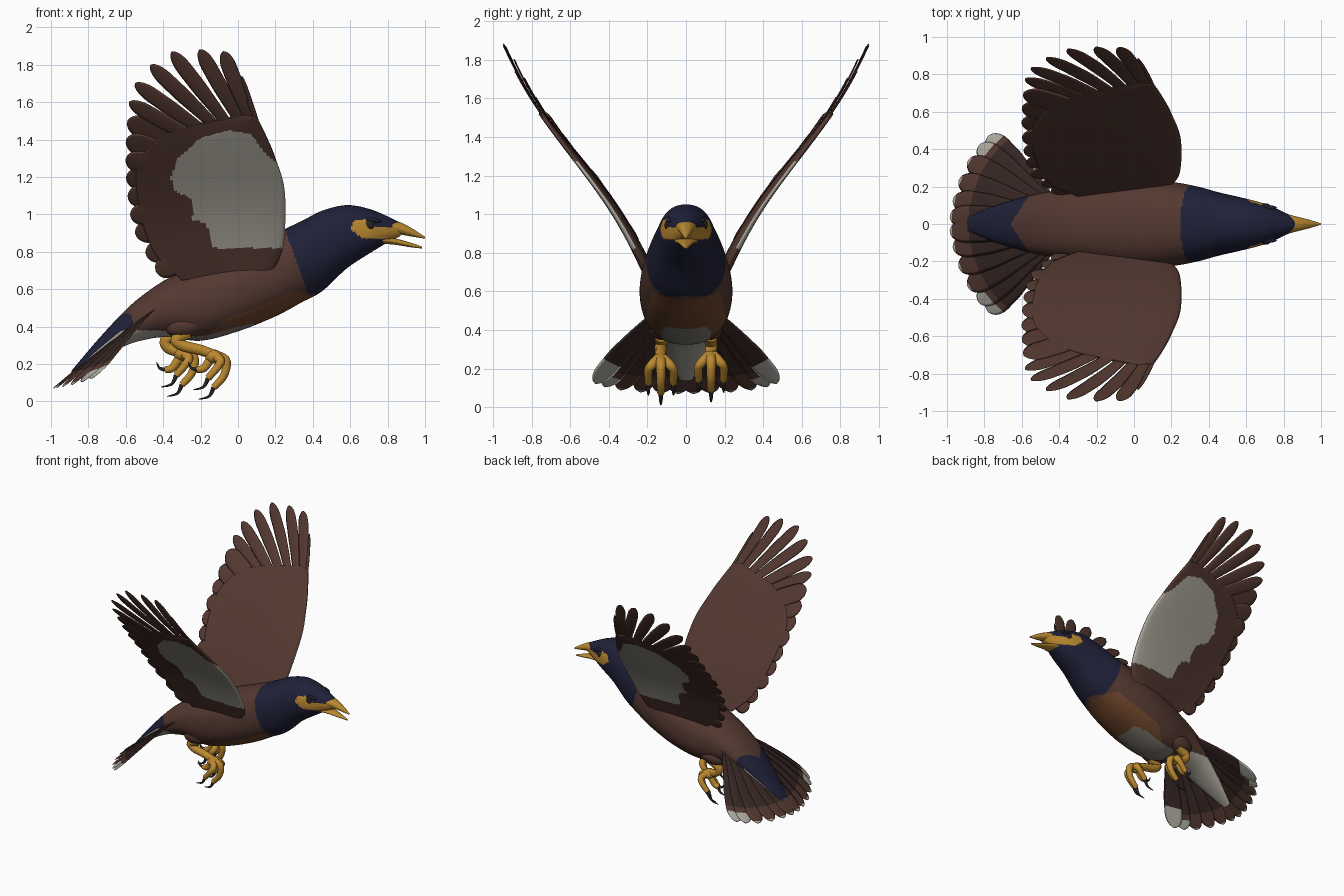
import bpy, bmesh, math
from mathutils import Vector

old = bpy.data.objects.get("Cube")
if old:
    bpy.data.objects.remove(old, do_unlink=True)


def material(name, r, g, b):
    m = bpy.data.materials.new(name)
    m.use_nodes = True
    m.diffuse_color = (r, g, b, 1)
    bsdf = m.node_tree.nodes["Principled BSDF"]
    bsdf.inputs["Base Color"].default_value = (r, g, b, 1)
    bsdf.inputs["Roughness"].default_value = 0.8
    return m


BROWN = material("feather brown", .09, .041, .031)
NAVY = material("head navy", .014, .015, .04)
GREY = material("wing grey", .42, .4, .34)
VENT = material("vent grey", .22, .2, .17)
PALE = material("pale tip", .44, .42, .37)
YELLOW = material("skin yellow", .5, .25, .03)
RUST = material("belly rust", .16, .062, .025)
DARK = material("tail dark brown", .04, .021, .018)
BLACK = material("claw black", .02, .016, .015)


def spline(pts, n):
    """Catmull-Rom samples through points of any dimension."""
    out = []
    for k in range(n):
        f = k / (n - 1) * (len(pts) - 1)
        i = min(int(f), len(pts) - 2)
        t = f - i
        a, b, c, d = (Vector(pts[max(0, min(len(pts) - 1, i + o))]) for o in (-1, 0, 1, 2))
        out.append(b + (c - a) * (t / 2) + (a * 2 - b * 5 + c * 4 - d) * (t * t / 2)
                   + (b * 3 - a - c * 3 + d) * (t ** 3 / 2))
    return out


def loft(name, rings, mats, rule=None):
    """Skin closed rings; rule(centre, along, around) picks the material."""
    bm = bmesh.new()
    rows = [[bm.verts.new(p) for p in ring] for ring in rings]
    n = len(rows[0])
    for i in range(len(rows) - 1):
        for j in range(n):
            k = (j + 1) % n
            f = bm.faces.new((rows[i][j], rows[i][k], rows[i + 1][k], rows[i + 1][j]))
            if rule:
                f.material_index = rule(f.calc_center_median(), (i + .5) / (len(rows) - 1), (j + .5) / n)
    first, last = bm.faces.new(rows[0]), bm.faces.new(rows[-1])
    last.material_index = rows[-1][0].link_faces[0].material_index
    bmesh.ops.recalc_face_normals(bm, faces=bm.faces)
    for f in bm.faces:
        f.smooth = True
    me = bpy.data.meshes.new(name)
    bm.to_mesh(me)
    bm.free()
    for m in mats:
        me.materials.append(m)
    bpy.context.collection.objects.link(bpy.data.objects.new(name, me))


def section(x, top, bot, hw, n, power=2.0):
    """Upright superellipse ring."""
    pts = []
    for j in range(n):
        a = math.tau * j / n
        c, s = math.cos(a), math.sin(a)
        e = 2 / power
        pts.append((x, math.copysign(abs(c) ** e, c) * hw,
                    (top + bot) / 2 + math.copysign(abs(s) ** e, s) * (top - bot) / 2))
    return pts


def inside(x, z, poly):
    hit = False
    for (ax, az), (bx, bz) in zip(poly, poly[1:] + poly[:1]):
        if (az > z) != (bz > z) and x < (bx - ax) * (z - az) / (bz - az) + ax:
            hit = not hit
    return hit


def tube(name, pts, r0, r1, mat, n=14):
    cu = bpy.data.curves.new(name, "CURVE")
    cu.dimensions = "3D"
    cu.bevel_depth = 1
    cu.bevel_resolution = 3
    cu.use_fill_caps = True
    sp = cu.splines.new("POLY")
    sp.points.add(n - 1)
    for k, p in enumerate(spline(pts, n)):
        sp.points[k].co = (*p, 1)
        sp.points[k].radius = r0 + (r1 - r0) * k / (n - 1)
    cu.materials.append(mat)
    bpy.context.collection.objects.link(bpy.data.objects.new(name, cu))


def ball(name, loc, scale, mat, turn=0):
    bpy.ops.mesh.primitive_uv_sphere_add(segments=24, ring_count=16, location=loc, rotation=(0, turn, 0))
    ob = bpy.context.object
    ob.name, ob.scale = name, scale
    ob.data.materials.append(mat)
    bpy.ops.object.shade_smooth()


# Body and head: x, top, bottom, half width
profile = [(.87, .955, .885, .03), (.80, .99, .85, .064), (.70, 1.03, .79, .108), (.58, 1.05, .71, .14),
           (.45, 1.02, .59, .17), (.34, .965, .53, .2), (.2, .9, .455, .225), (0, .82, .375, .24),
           (-.2, .74, .325, .22), (-.38, .655, .345, .185), (-.52, .56, .325, .16),
           (-.62, .47, .29, .135), (-.75, .33, .22, .095), (-.89, .165, .135, .035)]
mask = [(.6, .92), (.62, .965), (.68, .975), (.73, .935), (.88, .93), (.88, .86), (.74, .87), (.66, .875)]


def body_rule(c, along, around):
    low = (1 + math.sin(around * math.tau)) / 2
    if inside(c.x, c.z, mask):
        return 2
    notch = max(0, .06 - abs(c.y)) * .8 if c.z < .8 else 0
    if c.x > .24 + .36 * (.95 - c.z) + notch and c.z > .575:
        return 1
    if c.x < -.36 and low < .5 and c.z < .38:
        return 3
    if c.x < -.66 + .65 * abs(c.y):
        return 1
    if -.3 < c.x < .08 and low < .06 - .3 * max(0, c.x):
        return 5
    return 4 if low < .22 - 2.2 * max(0, c.x - .3) - 1.5 * max(0, -.06 - c.x) else 0


loft("body", [section(*p, 96, 2.25) for p in spline(profile, 200)],
     [BROWN, NAVY, YELLOW, GREY, RUST, VENT], body_rule)

# Beak
upper = [(.8, .975, .9, .058), (.87, .957, .892, .04), (.94, .92, .88, .022), (1, .88, .87, .003)]
lower = [(.76, .885, .845, .065), (.84, .872, .838, .042), (.92, .85, .825, .022), (.985, .828, .818, .003)]
loft("upper_beak", [section(*p, 20) for p in spline(upper, 16)], [YELLOW])
loft("lower_beak", [section(*p, 20) for p in spline(lower, 16)], [YELLOW])


def feather(name, root, tip, width, place, mats, rule=None, thick=.004):
    """Flat blade with a rounded tip, laid on the surface given by place(u, v, offset)."""
    root, tip = Vector(root), Vector(tip)
    d = tip - root
    side = Vector((-d.y, d.x)).normalized()
    rings = []
    for k in range(25):
        t = 1 - (1 - k / 24) ** 1.5
        w = width / 2 * (.45 + .55 * min(1, t * 1.6))
        if t > .82:
            w *= math.sqrt(max(.004, 1 - ((t - .82) / .18) ** 2))
        c = root + d * t
        rings.append([place(*(c + side * w * math.cos(a)), thick * math.sin(a))
                      for a in (math.tau * j / 8 for j in range(8))])
    loft(name, rings, mats, rule)


patch = [(.3, .82), (-.13, .82), (-.17, .95), (-.24, .97), (-.25, 1.08), (-.34, 1.13), (-.36, 1.2),
         (-.32, 1.3), (-.2, 1.41), (-.05, 1.45), (.07, 1.43), (.15, 1.32), (.3, 1.2)]
leading = [(.2, .72), (.245, .85), (.25, 1.12), (.2, 1.3), (.15, 1.42), (.1, 1.52)]
trailing = [(-.3, .65), (-.45, .8), (-.53, 1.05), (-.53, 1.28), (-.36, 1.44), (.02, 1.53)]
tips = [(-.44, .7), (-.55, .9), (-.59, 1.1), (-.6, 1.3), (-.59, 1.5), (-.55, 1.7), (-.355, 1.87), (-.08, 1.87)]
roots = [(-.08, .83), (-.1, .95), (-.15, 1.08), (-.12, 1.18), (-.08, 1.26), (-.02, 1.33), (.04, 1.36), (.11, 1.38)]

for s, label in ((1, "left"), (-1, "right")):
    # Wing surface: sideways spread grows with height, trailing edge slightly inward
    def on_wing(x, z, off):
        h = math.tau * (z - .7) / 1.2
        y = .19 + .646 * (z - .7) - .03 * math.sin(h) + .05 * x
        return Vector((x, s * (y - .84 * off), z + .54 * off))

    rings = []
    for a, b in zip(spline(leading, 100), spline(trailing, 100)):
        us = [k / 55 for k in range(56)]
        fat = .033 * (1.8 - a.y)
        half = [(a.lerp(b, u), .005 + fat * 2.2 * math.sqrt(u) * (1 - u) ** 1.5) for u in us]
        rings.append([on_wing(*p, h) for p, h in half] + [on_wing(*p, -h) for p, h in reversed(half)])
    loft(label + "_wing", rings, [BROWN, GREY],
         lambda c, along, around: int(around > .5 and inside(c.x, c.z, patch)))

    # Flight feathers
    count = 15
    for i, (r, t) in enumerate(zip(spline(roots, count), spline(tips, count))):
        shift = .0025 * (i % 3 - 1)
        feather(f"{label}_flight_feather_{i + 1}", r, t, .125 if i < 9 else .082,
                lambda x, z, o: on_wing(x, z, o + shift), [BROWN])
    for i in range(2):
        feather(f"{label}_edge_feather_{i + 1}", (.17 + .01 * i, 1.3), (.02 + .03 * i, 1.74 - .12 * i),
                .022, on_wing, [BROWN])

    # Tail fan, arched down at the sides; the outermost feather is pale beneath
    fan = [(-.985, .04), (-.95, .2), (-.87, .37), (-.78, .47)]
    for i, t in enumerate(spline(fan, 6)):
        lift = -.004 * i

        def tail_rule(c, along, around):
            t = 1 - (1 - along) ** 1.5
            white = .98 if i < 4 else .75 if i == 5 and around > .5 else .87
            return 2 if t > white else 1 if t > .82 else 0
        feather(f"{label}_tail_feather_{i + 1}", (-.46, .02 + .025 * i), t, .13,
                lambda x, y, o: Vector((x, s * y, .48 + .84 * (x + .5) - .45 * y * y + lift + o)),
                [DARK, BROWN, PALE], tail_rule)

    # Eye
    ball(label + "_eye", (.7, s * .098, .943), (.028, .013, .026), BLACK)
    ball(label + "_brow", (.715, s * .087, .972), (.05, .014, .011), NAVY, .2)

    # Thigh, shank and foot; the left foot trails behind the right
    dx, dz = (-.17, .015) if s > 0 else (0, 0)
    y = s * .13
    ball(label + "_thigh", (-.27 + dx * .3, s * .12, .41), (.12, .07, .065), BROWN, -.2)
    tube(label + "_shank", [(-.26 + dx * .3, y, .37), (-.33 + dx * .3, y, .335), (-.3 + dx * .5, y, .3),
                            (-.2 + dx * .9, y, .275), (-.13 + dx, y, .25 + dz)], .035, .028, YELLOW)
    ball(label + "_foot", (-.13 + dx, y, .24 + dz), (.045, .045, .038), YELLOW)
    for i, spread in enumerate((-.065, 0, .065)):
        fx = -.13 + dx + (.03 if spread == 0 else 0)
        low = dz if spread == 0 else .05 + dz
        end = (fx - .03, y + spread, .075 + low)
        tube(f"{label}_toe_{i + 1}", [(-.13 + dx, y + spread * .2, .25 + dz), (fx + .035, y + spread * .7, .22 + dz),
                                      (fx + .025, y + spread, .14 + low), end], .029, .019, YELLOW)
        tube(f"{label}_claw_{i + 1}", [end, (fx - .055, y + spread, .028 + low),
                                       (fx - .11, y + spread, .012 + low)], .014, .002, BLACK)
    tube(label + "_back_toe", [(-.14 + dx, y, .24), (-.18 + dx, y, .18), (-.22 + dx, y, .17)], .027, .018, YELLOW)
    tube(label + "_back_claw", [(-.22 + dx, y, .17), (-.25 + dx, y, .18), (-.265 + dx, y, .21)], .013, .002, BLACK)
